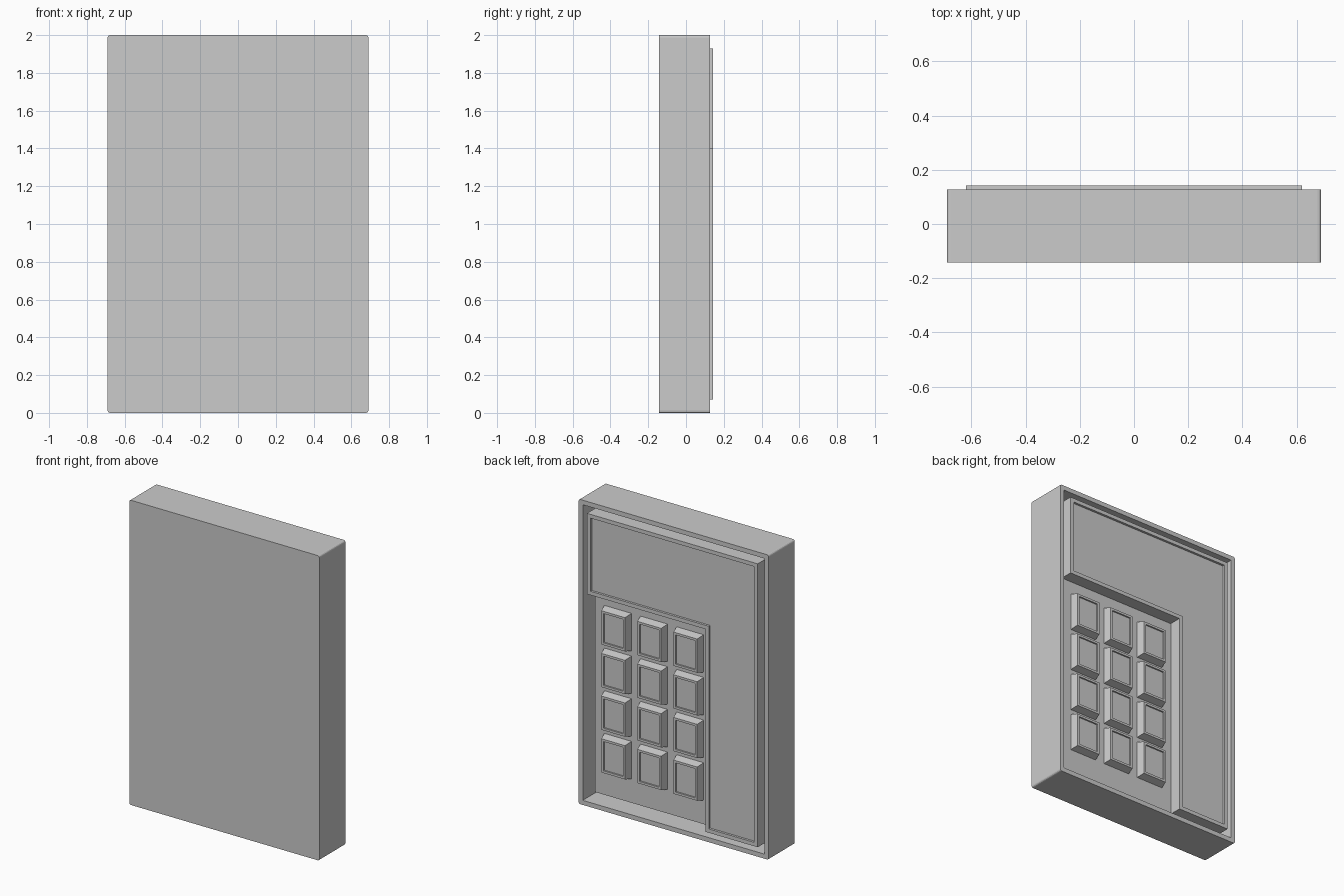
import bpy, bmesh
from math import cos, sin, pi
from mathutils import Vector

if "Cube" in bpy.data.objects:
    bpy.data.objects.remove(bpy.data.objects["Cube"])


def slab(name, outline, y_in, y_out, rim=0.0, depth=0.0, taper=1.0):
    """Extrude an x-z outline along y; optionally sink the +y face inside a rim."""
    bm = bmesh.new()
    n = len(outline)
    cx = sum(p[0] for p in outline) / n
    cz = sum(p[1] for p in outline) / n
    tx, tz = (1, 1) if taper == 1.0 else taper
    inner = [bm.verts.new((x, y_in, z)) for x, z in outline]
    outer = [bm.verts.new((cx + (x - cx) * tx, y_out, cz + (z - cz) * tz))
             for x, z in outline]
    bm.faces.new(inner)
    face = bm.faces.new(outer)
    for i in range(n):
        j = (i + 1) % n
        bm.faces.new((inner[i], inner[j], outer[j], outer[i]))
    bmesh.ops.recalc_face_normals(bm, faces=bm.faces)
    if rim:
        bmesh.ops.inset_region(bm, faces=[face], thickness=rim, use_even_offset=True)
        sunk = bmesh.ops.extrude_discrete_faces(bm, faces=[face])["faces"]
        bmesh.ops.translate(bm, verts=sunk[0].verts, vec=Vector((0, -depth, 0)))
    mesh = bpy.data.meshes.new(name)
    bm.to_mesh(mesh)
    bm.free()
    obj = bpy.data.objects.new(name, mesh)
    bpy.context.collection.objects.link(obj)
    return obj


def rect(x0, x1, z0, z1):
    return [(x0, z0), (x1, z0), (x1, z1), (x0, z1)]


def rounded_rect(x0, x1, z0, z1, r, steps=3):
    corners = [(x1 - r, z1 - r), (x0 + r, z1 - r), (x0 + r, z0 + r), (x1 - r, z0 + r)]
    return [(cx + r * cos((k + s / steps) * pi / 2), cz + r * sin((k + s / steps) * pi / 2))
            for k, (cx, cz) in enumerate(corners) for s in range(steps + 1)]


FLOOR = -0.11

# open tray case
slab("case", rounded_rect(-0.69, 0.69, 0, 2, 0.012), -0.142, 0.128,
     rim=0.03, depth=0.128 - FLOOR)

# L-shaped cover with a sunk face
cover = [(-0.62, 0.07), (-0.24, 0.07), (-0.24, 1.40),
         (0.62, 1.40), (0.62, 1.93), (-0.62, 1.93)]
slab("cover_panel", cover, FLOOR, 0.142, rim=0.025, depth=0.015)

# plate carrying the keys
slab("key_plate", rect(-0.24, 0.62, 0.07, 1.40), FLOOR, 0.06)

# 3 x 4 tapered keys
for row in range(4):
    for col in range(3):
        x, z = 0.452 - 0.262 * col, 1.19 - 0.28 * row
        slab(f"key_{row + 1}_{col + 1}", rect(x - 0.098, x + 0.098, z - 0.123, z + 0.123),
             0.06, 0.11, rim=0.015, depth=0.01, taper=(0.88, 0.9))
